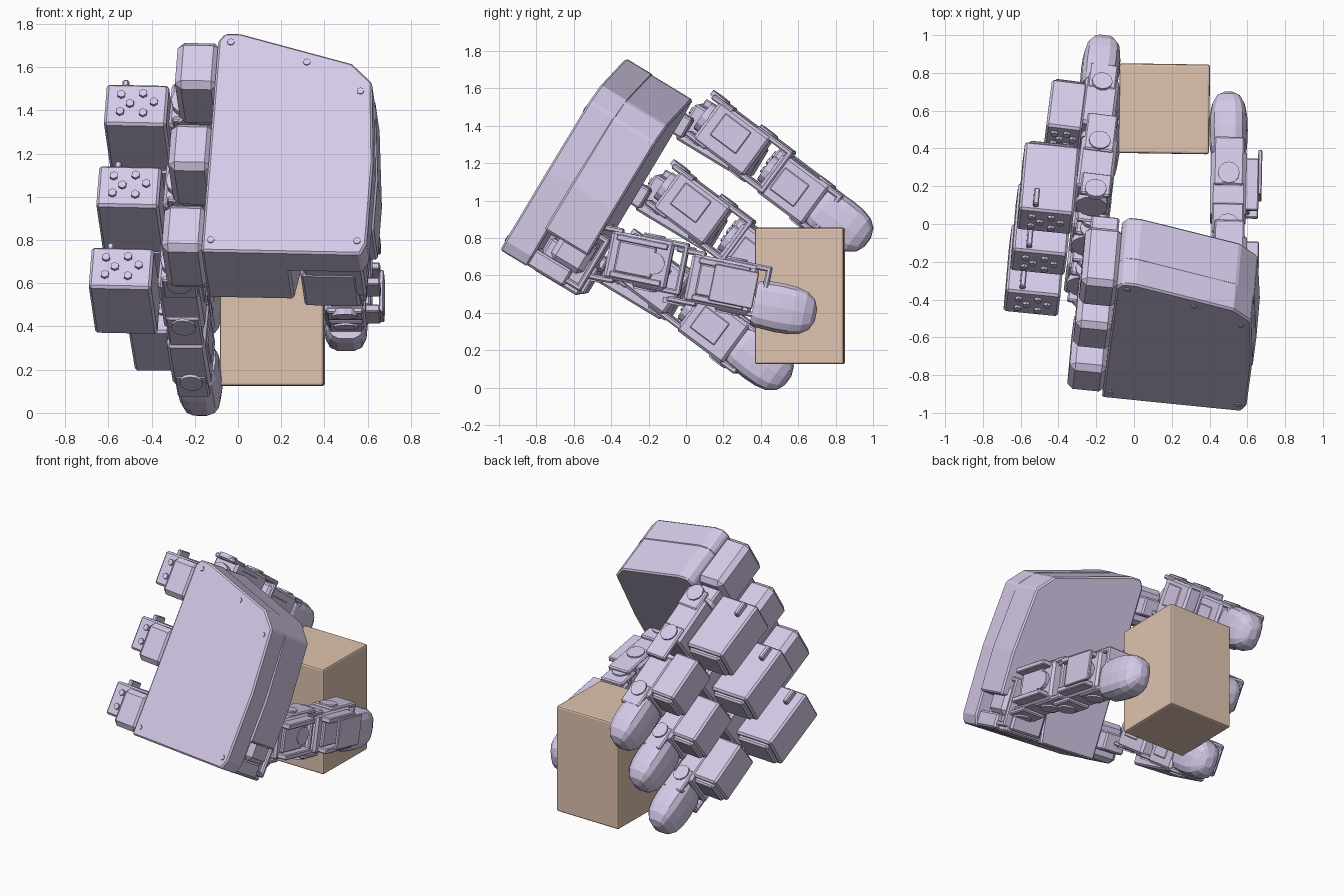
import bpy, bmesh, math
from mathutils import Vector, Matrix

if "Cube" in bpy.data.objects:
    bpy.data.objects.remove(bpy.data.objects["Cube"])


def material(name, color):
    m = bpy.data.materials.new(name)
    m.diffuse_color = (*color, 1)
    m.use_nodes = True
    m.node_tree.nodes["Principled BSDF"].inputs["Base Color"].default_value = m.diffuse_color
    return m


LAVENDER = material("lavender", (0.67, 0.59, 0.81))
TAN = material("tan", (0.74, 0.55, 0.43))


def frame(direction, side=(0.994, -0.10, -0.02)):
    """Right-handed axes: side, forward, up."""
    f = Vector(direction).normalized()
    r = Vector(side)
    r = (r - f * r.dot(f)).normalized()
    return Matrix((r, f, r.cross(f))).transposed()


def finish(name, bm, center, axes, bevel=0, mat=LAVENDER, segments=1):
    bmesh.ops.recalc_face_normals(bm, faces=bm.faces)
    me = bpy.data.meshes.new(name)
    bm.to_mesh(me)
    bm.free()
    ob = bpy.data.objects.new(name, me)
    bpy.context.collection.objects.link(ob)
    ob.matrix_world = Matrix.Translation(center) @ axes.to_4x4()
    me.materials.append(mat)
    if bevel:
        b = ob.modifiers.new("bevel", 'BEVEL')
        b.width, b.segments = bevel, segments
    return ob


def block(name, center, size, axes, bevel=0.02, mat=LAVENDER, segments=1):
    bm = bmesh.new()
    bmesh.ops.create_cube(bm, size=1)
    bmesh.ops.scale(bm, vec=size, verts=bm.verts)
    return finish(name, bm, center, axes, bevel, mat, segments)


def prism(name, profile, f0, f1, center, axes, bevel=0.02):
    """Side/up profile extruded along the forward axis."""
    bm = bmesh.new()
    face = bm.faces.new([bm.verts.new((x, f0, z)) for x, z in profile])
    ext = bmesh.ops.extrude_face_region(bm, geom=[face])
    bmesh.ops.translate(bm, vec=(0, f1 - f0, 0),
                        verts=[v for v in ext["geom"] if isinstance(v, bmesh.types.BMVert)])
    return finish(name, bm, center, axes, bevel)


def disc(name, center, radius, depth, axes, along, sides=12):
    bm = bmesh.new()
    bmesh.ops.create_cone(bm, cap_ends=True, segments=sides, radius1=radius, radius2=radius, depth=depth)
    if along == 'r':
        bmesh.ops.rotate(bm, matrix=Matrix.Rotation(math.pi / 2, 3, 'Y'), verts=bm.verts)
    elif along == 'f':
        bmesh.ops.rotate(bm, matrix=Matrix.Rotation(math.pi / 2, 3, 'X'), verts=bm.verts)
    return finish(name, bm, center, axes)


def fingertip(name, center, size, axes):
    """Faceted dome on a short oval barrel, pointing forward."""
    bm = bmesh.new()
    n, w, h, length = 14, size[0] / 2, size[2] / 2, size[1]
    rings = []
    for y, s in [(-0.5, .85), (-0.4, .96), (-0.1, 1), (0.12, .97), (0.3, .86), (0.43, .62), (0.495, .25)]:
        ring = []
        for i in range(n):
            a = math.tau * i / n
            c, d = math.cos(a), math.sin(a)
            ring.append(bm.verts.new((w * s * math.copysign(abs(c) ** .65, c), y * length,
                                      h * s * math.copysign(abs(d) ** .65, d))))
        rings.append(ring)
    for a, b in zip(rings, rings[1:]):
        for i in range(n):
            bm.faces.new((a[i], a[(i + 1) % n], b[(i + 1) % n], b[i]))
    bm.faces.new(rings[0])
    bm.faces.new(rings[-1])
    return finish(name, bm, center, axes)


def bracket(name, center, size, axes, thick=0.03):
    """U-shaped bracket: two cheeks above and below, joined by a wall at the far end."""
    w, l, h = size
    for s, tag in ((1, "upper"), (-1, "lower")):
        p = center + axes @ Vector((0, 0, s * (h - thick) / 2))
        block(f"{name}_{tag}_cheek", p, (w, l, thick), axes, 0.008)
        disc(f"{name}_{tag}_horn", p + axes @ Vector((0, -l * .25, s * .01)), w * .36, .03, axes, 'u')
    block(name + "_wall", center + axes @ Vector((0, (l - thick) / 2, 0)), (w, thick, h), axes, 0.008)


def servo(name, center, size, axes, dots=True):
    """Motor body with a slimmer end cap and screw bosses on its rear face."""
    w, l, h = size
    block(name, center, size, axes, 0.012)
    block(name + "_cap", center + axes @ Vector((0, l * .5, 0)), (w * .85, .05, h * .8), axes, 0.012)
    if dots:
        for i, (x, z) in enumerate([(-.25, .22), (-.25, -.2), (-.1, 0), (.1, .25), (.12, -.22), (.28, .05)]):
            disc(f"{name}_boss_{i}", center + axes @ Vector((x * w, -l / 2, z * h)), .02, .03, axes, 'f', 6)


# Held box
block("held_box", Vector((0.16, 0.61, 0.49)), (0.48, 0.475, 0.73),
      Matrix.Rotation(-0.015, 3, 'Z'), 0.012, TAN, 2)

# Palm: front slab and main body with a notch for the thumb
O = Vector((-0.17, -0.92, 0.75))
F = frame((0.075, 0.85, -0.515))
at = lambda r, f, u: O + F @ Vector((r, f, u))
prism("palm_front", [(0, 0), (.74, 0), (.765, .06), (.765, .5), (.73, .93), (.63, 1.03), (.1, 1.18), (.03, 1.18), (0, 1.14)],
      0, .17, O, F, .01)
prism("palm_body", [(0, 0), (.40, 0), (.43, .2), (.775, .22), (.775, .5), (.735, .92), (.635, 1.025), (.1, 1.175),
                    (.03, 1.175), (0, 1.13)], .15, .42, O, F, .01)
for i, (r, u) in enumerate([(.06, 1.13), (.42, 1.03), (.68, .88), (.04, .06), (.72, .07)]):
    disc(f"palm_screw_{i}", at(r, 0, u), .017, .012, F, 'f', 8)

# Three fingers, each a step down the palm edge
step = Vector((0, -0.213, -0.37))
D = frame((0.10, 0.80, -0.60))
for k in range(3):
    s = step * k
    n = f"finger_{k + 1}"
    bx = Vector((-0.035 * k, 0, 0))
    # knuckle motor on the palm side
    kc = at(-.09, .19, 1.02 - .44 * k)
    block(n + "_mount", kc, (.2, .36, .25), F, .03)
    block(n + "_mount_arm", kc + F @ Vector((0, .22, 0)), (.15, .12, .12), F, .01)
    # proximal motor on the back of the hand
    c1 = Vector((-0.455, 0.19, 1.32)) + s * 1.02 + bx
    servo(n + "_proximal_motor", c1, (.29, .42, .22), F)
    block(n + "_motor_rib", c1 + F @ Vector((-.06, -.14, .12)), (.03, .1, .05), F, .006)
    # proximal link in line with the finger
    c2 = Vector((-0.205, 0.255, 1.33)) + s + bx * .7
    block(n + "_proximal_link", c2, (.19, .34, .255), D, .015)
    disc(n + "_proximal_horn", c2 - D @ Vector((0, .18, 0)), .085, .05, D, 'f')
    block(n + "_proximal_plate", c2 + D @ Vector((.085, -.02, .02)), (.03, .18, .15), D, .008)
    bracket(n + "_rear_bracket", c2 - D @ Vector((-.01, .15, 0)), (.16, .14, .27), D)
    bracket(n + "_middle_bracket", c2 + D @ Vector((0, .19, 0)), (.16, .24, .28), D)
    # middle motor and link
    c3 = Vector((-0.19, 0.58, 1.06)) + s + bx * .4
    servo(n + "_middle_motor", c3 + D @ Vector((-.17, -.05, .02)), (.19, .31, .21), D)
    block(n + "_middle_link", c3, (.18, .31, .255), D, .015)
    disc(n + "_middle_horn", c3 - D @ Vector((0, .165, 0)), .08, .05, D, 'f')
    block(n + "_middle_plate", c3 + D @ Vector((.08, -.02, 0)), (.03, .17, .15), D, .008)
    bracket(n + "_tip_bracket", c3 + D @ Vector((0, .16, 0)), (.15, .16, .265), D)
    # tip
    fingertip(n + "_tip", Vector((-0.175, 0.84, 0.875)) + s, (.205, .33, .26), D)

# Thumb base below the palm
block("thumb_base_plate", at(.6, .2, .055), (.28, .38, .10), F, .012)
servo("thumb_base_motor", at(.575, .34, .1), (.26, .28, .2), F, False)
block("thumb_base_support", at(.62, .34, .2), (.24, .2, .2), F, .03)
bracket("thumb_base_bracket", at(.63, .36, .19), (.2, .24, .32), F)

# Thumb chain opposite the fingers
T = frame((0.02, 0.975, -0.2), (1, -.02, 0))
t1 = Vector((0.50, -0.25, 0.68))
t2 = Vector((0.50, 0.19, 0.555))
for name, c, l in (("thumb_proximal", t1, .34), ("thumb_middle", t2, .36)):
    block(name + "_link", c, (.19, l, .26), T, .015)
    block(name + "_plate", c + T @ Vector((.10, -.02, 0)), (.03, l * .6, .17), T, .008)
    bracket(name + "_bracket", c + T @ Vector((0, .12, 0)), (.16, .26, .285), T)
    bracket(name + "_rear_bracket", c - T @ Vector((0, .19, 0)), (.17, .16, .30), T)
    disc(name + "_horn", c + T @ Vector((.1, .08, 0)), .06, .04, T, 'r')
    # side lug: two ears with an outer strap
    for s in (1, -1):
        block(name + f"_ear_{'upper' if s > 0 else 'lower'}", c + T @ Vector((.12, 0, s * .10)), (.08, .28, .035), T, .006)
    if c is t2:
        block(name + "_strap", c + T @ Vector((.165, .07, 0)), (.022, .24, .20), T, .005)
fingertip("thumb_tip", Vector((0.50, 0.53, 0.42)), (.205, .34, .27), frame((0, .97, -.2), (1, 0, 0)))
